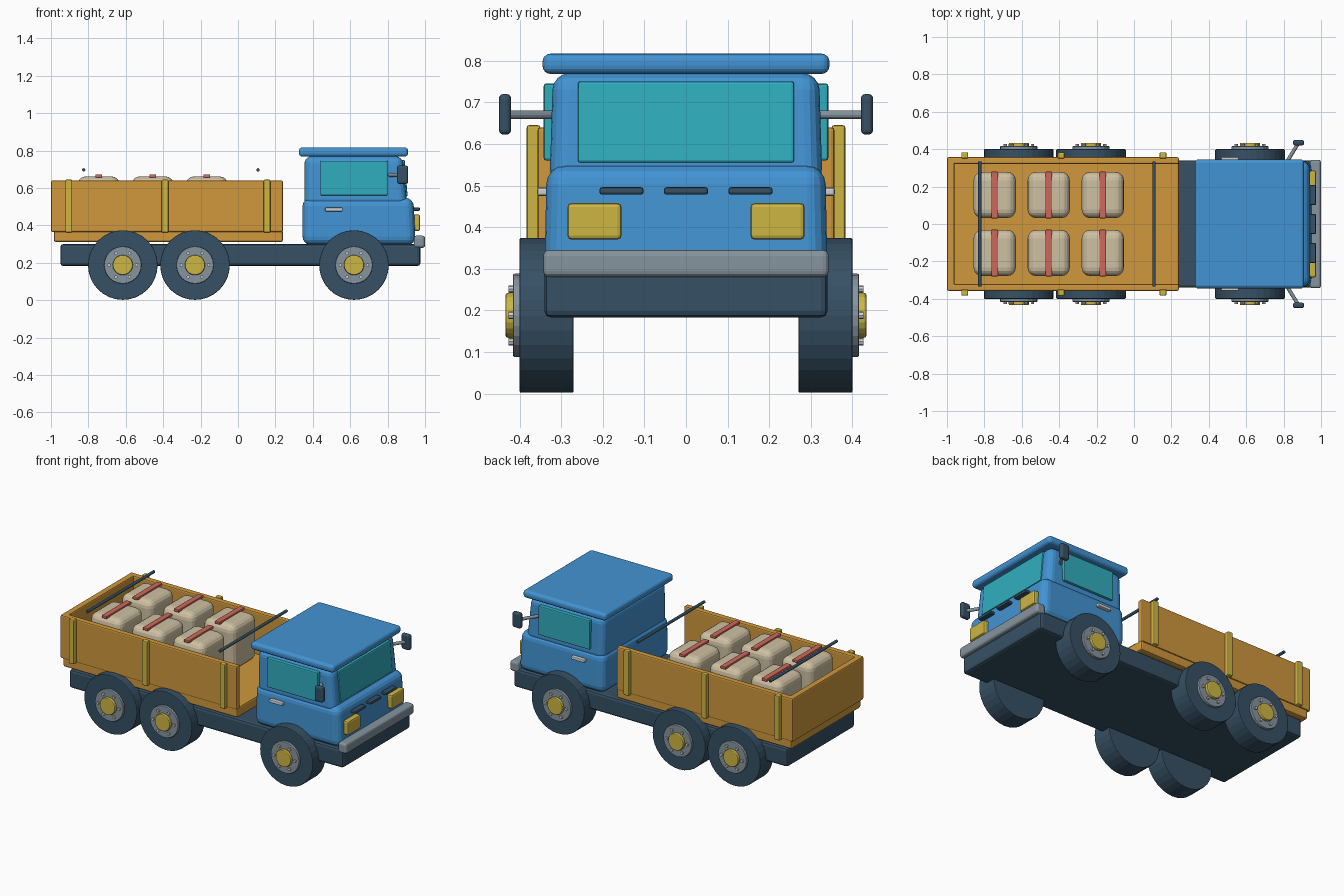
import bpy, bmesh, math
from mathutils import Vector, Matrix

if "Cube" in bpy.data.objects:
    bpy.data.objects.remove(bpy.data.objects["Cube"])


def material(name, r, g, b):
    lin = [((c / 255 + 0.055) / 1.055) ** 2.4 for c in (r, g, b)]
    m = bpy.data.materials.new(name)
    m.diffuse_color = (*lin, 1)
    m.use_nodes = True
    m.node_tree.nodes["Principled BSDF"].inputs["Base Color"].default_value = m.diffuse_color
    return m


BLUE = material("cab_blue", 66, 148, 212)
ORANGE = material("bed_orange", 208, 152, 60)
DARK = material("dark_slate", 54, 80, 100)
GREY = material("metal_grey", 134, 149, 158)
TEAL = material("glass_teal", 48, 174, 190)
YELLOW = material("lamp_yellow", 206, 182, 68)
CREAM = material("sack_cream", 206, 192, 162)
RED = material("strap_red", 206, 104, 92)
LIGHT = material("light_metal", 205, 209, 210)


def finish(bm, name, mat):
    bmesh.ops.recalc_face_normals(bm, faces=bm.faces)
    me = bpy.data.meshes.new(name)
    bm.to_mesh(me)
    bm.free()
    me.materials.append(mat)
    ob = bpy.data.objects.new(name, me)
    bpy.context.collection.objects.link(ob)
    return ob


def box(name, mat, x, y, z, bevel=0.008, seg=2, shape=None):
    """Bevelled box from (min, max) ranges; shape may move the corners."""
    bm = bmesh.new()
    bmesh.ops.create_cube(bm, size=1)
    for v in bm.verts:
        c = [r[0] + (r[1] - r[0]) * (k + 0.5) for r, k in zip((x, y, z), v.co)]
        v.co = shape(*c) if shape else c
    if bevel:
        bmesh.ops.bevel(bm, geom=bm.edges[:], offset=bevel, segments=seg,
                        profile=0.5, affect='EDGES', clamp_overlap=True)
    return finish(bm, name, mat)


def rod(name, mat, a, b, radius, sides=12, bevel=0.0):
    """Cylinder between two points with optional rounded rims."""
    a, b = Vector(a), Vector(b)
    d = b - a
    bm = bmesh.new()
    bmesh.ops.create_cone(bm, cap_ends=True, segments=sides, radius1=radius,
                          radius2=radius, depth=d.length)
    if bevel:
        rims = [e for e in bm.edges if abs(e.verts[0].co.z - e.verts[1].co.z) < 1e-5]
        bmesh.ops.bevel(bm, geom=rims, offset=bevel, segments=2,
                        profile=0.5, affect='EDGES')
    rot = Vector((0, 0, 1)).rotation_difference(d).to_matrix().to_4x4()
    bm.transform(Matrix.Translation((a + b) / 2) @ rot)
    return finish(bm, name, mat)


def span(s, a, b):
    return tuple(sorted((s * a, s * b)))


# Chassis and bumper
box("chassis", DARK, (-0.95, 0.975), (-0.34, 0.34), (0.183, 0.30), 0.015)
box("bumper", GREY, (0.94, 1.0), (-0.343, 0.343), (0.28, 0.345), 0.014, 3)

# Cab body, upper cab with leaning front, roof
box("cab_lower", BLUE, (0.345, 0.95), (-0.34, 0.34), (0.295, 0.548), 0.045, 4,
    lambda x, y, z: (x - (0.012 if x > 0.6 and z > 0.4 else 0),
                     y * (0.985 if z > 0.4 else 1), z))
box("cab_upper", BLUE, (0.355, 0.905), (-0.328, 0.328), (0.50, 0.77), 0.04, 4,
    lambda x, y, z: (x - (0.025 if x > 0.6 and z > 0.6 else 0),
                     y * (0.975 if z > 0.6 else 1), z))
box("roof", BLUE, (0.325, 0.91), (-0.345, 0.345), (0.768, 0.817), 0.02, 4)
box("windshield", TEAL, (0.885, 0.907), (-0.26, 0.26), (0.555, 0.75), 0.006, 2,
    lambda x, y, z: (x - (0.016 if z > 0.6 else 0), y, z))

# Grille slots
for y in (-0.155, 0, 0.155):
    box("grille_slot", DARK, (0.935, 0.973), (y - 0.053, y + 0.053), (0.478, 0.496), 0.006)

# Cab parts on both sides
for s in (-1, 1):
    box("side_window", TEAL, (0.44, 0.80), span(s, 0.31, 0.342), (0.56, 0.745), 0.006)
    box("door_handle", LIGHT, (0.465, 0.56), span(s, 0.33, 0.358), (0.475, 0.495), 0.006)
    box("headlight", YELLOW, (0.93, 0.974), span(s, 0.155, 0.285), (0.37, 0.458), 0.01)
    rod("mirror_arm", GREY, (0.81, s * 0.32, 0.67), (0.88, s * 0.435, 0.67), 0.01)
    box("mirror", DARK, (0.85, 0.91), span(s, 0.42, 0.45), (0.622, 0.72), 0.012, 3)

# Cargo bed: floor, tailgate, side boards, stakes
box("bed_floor", ORANGE, (-0.985, 0.24), (-0.35, 0.35), (0.312, 0.375), 0.01)
box("tailgate", ORANGE, (-1.0, -0.96), (-0.355, 0.355), (0.365, 0.64), 0.008)
for s in (-1, 1):
    box("side_board", ORANGE, (-1.0, 0.24), span(s, 0.32, 0.357), (0.365, 0.64), 0.008)
    for x in (-0.905, -0.39, 0.155):
        box("stake", YELLOW, (x - 0.018, x + 0.018), span(s, 0.35, 0.383), (0.362, 0.645), 0.006)

# Sacks with straps
for x in (-0.745, -0.456, -0.167):
    for y in (-0.155, 0.155):
        box("sack", CREAM, (x - 0.113, x + 0.113), (y - 0.123, y + 0.123), (0.37, 0.662), 0.045, 4)
        box("sack_strap", RED, (x - 0.018, x + 0.018), (y - 0.125, y + 0.125), (0.655, 0.672), 0.004)

# Tie bars over the bed
for x in (-0.825, 0.107):
    rod("tie_bar", DARK, (x, -0.335, 0.697), (x, 0.335, 0.697), 0.009)

# Wheels: tyre, rim, hub cap and bolts
ZC = 0.188
for x in (-0.616, -0.23, 0.62):
    for s in (-1, 1):
        rod("tyre", DARK, (x, s * 0.27, ZC), (x, s * 0.40, ZC), 0.186, 32, 0.004)
        rod("rim", GREY, (x, s * 0.38, ZC), (x, s * 0.416, ZC), 0.1, 24, 0.004)
        rod("hub_cap", YELLOW, (x, s * 0.40, ZC), (x, s * 0.434, ZC), 0.054, 20, 0.006)
        for i in range(6):
            a = math.radians(60 * i)
            bx, bz = x + 0.073 * math.cos(a), ZC + 0.073 * math.sin(a)
            rod("wheel_bolt", LIGHT, (bx, s * 0.41, bz), (bx, s * 0.427, bz), 0.009, 8)
